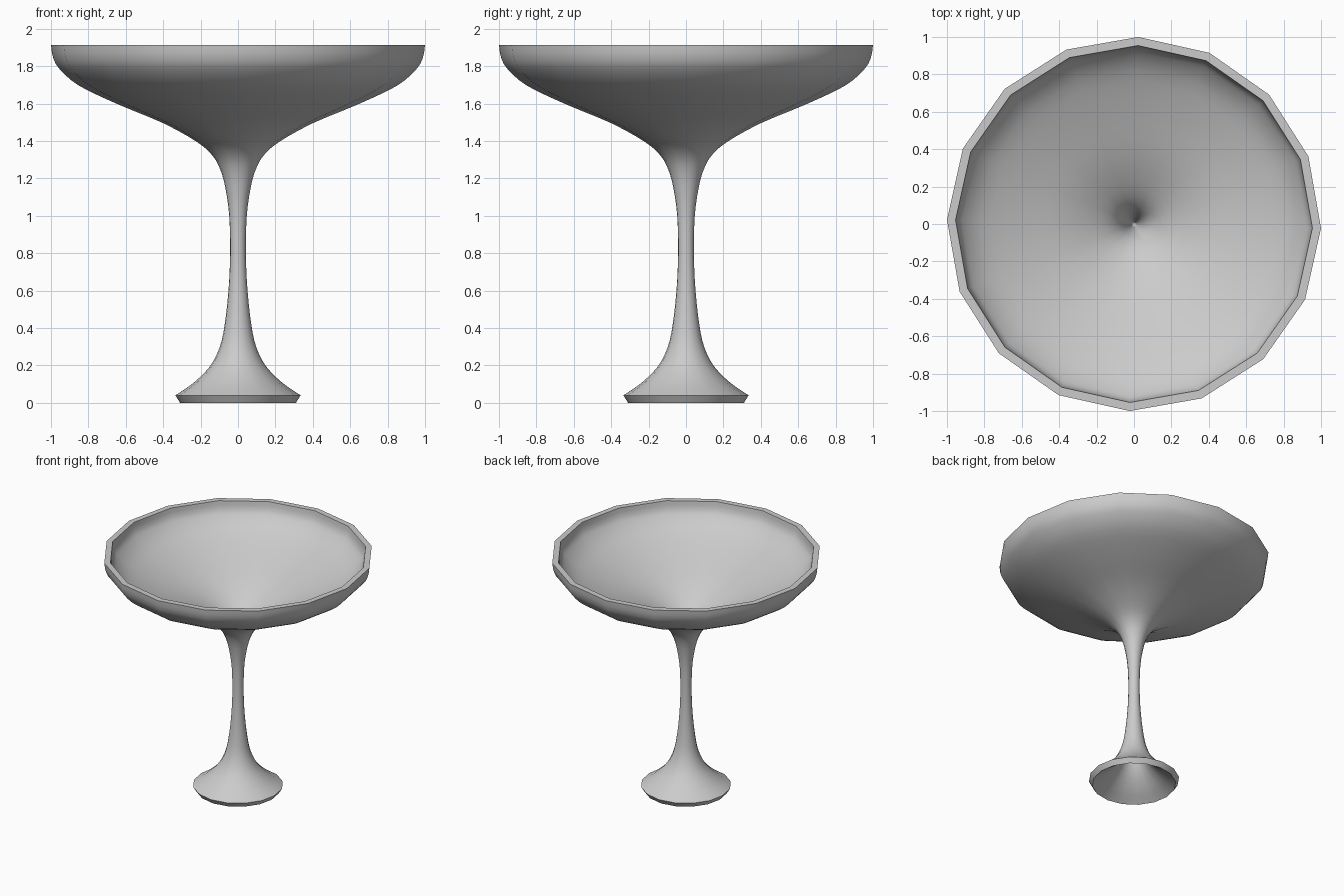
import bpy, bmesh, math
from mathutils import Vector

if "Cube" in bpy.data.objects:
    bpy.data.objects.remove(bpy.data.objects["Cube"])

SIDES, TURN, WALL = 16, math.radians(-1.3), 0.046

# Outer silhouette (radius, height), foot to rim
KEYS = [(0.335, 0.04), (0.24, 0.105), (0.15, 0.195), (0.097, 0.30), (0.071, 0.42),
        (0.051, 0.60), (0.042, 0.80), (0.047, 1.00), (0.066, 1.14), (0.092, 1.24),
        (0.135, 1.32), (0.22, 1.395), (0.40, 1.495), (0.64, 1.595), (0.85, 1.695),
        (0.955, 1.785), (0.99, 1.85), (1.0, 1.914)]


def smooth(keys, steps):
    """Catmull-Rom curve through the key points."""
    k = [Vector(p) for p in keys]
    k = [2 * k[0] - k[1]] + k + [2 * k[-1] - k[-2]]
    out = []
    for i in range(1, len(k) - 2):
        a, b, c, d = k[i - 1:i + 3]
        for s in range(steps):
            t = s / steps
            out.append(0.5 * (2 * b + (c - a) * t + (2 * a - 5 * b + 4 * c - d) * t * t
                              + (3 * b - a - 3 * c + d) * t ** 3))
    return out + [k[-2]]


def inset(pts):
    """Offset the profile towards the axis by the wall thickness."""
    out = []
    for i, p in enumerate(pts):
        t = (pts[min(i + 1, len(pts) - 1)] - pts[max(i - 1, 0)]).normalized()
        out.append(p + WALL * Vector((-t.y, t.x)))
    return out


def lathe(name, profile):
    bm = bmesh.new()
    rings = []
    for r, z in profile:
        if r < 1e-5:
            rings.append([bm.verts.new((0, 0, z))] * SIDES)
        else:
            rings.append([bm.verts.new((r * math.cos(TURN + math.tau * i / SIDES),
                                        r * math.sin(TURN + math.tau * i / SIDES), z))
                          for i in range(SIDES)])
    for a, b in zip(rings, rings[1:]):
        for i in range(SIDES):
            j = (i + 1) % SIDES
            bm.faces.new(list(dict.fromkeys((a[i], a[j], b[j], b[i]))))
    bmesh.ops.recalc_face_normals(bm, faces=bm.faces)
    mesh = bpy.data.meshes.new(name)
    bm.to_mesh(mesh)
    bm.free()
    obj = bpy.data.objects.new(name, mesh)
    bpy.context.collection.objects.link(obj)
    bpy.context.view_layer.objects.active = obj
    obj.select_set(True)
    bpy.ops.object.shade_smooth_by_angle(angle=math.radians(32))
    return obj


# Goblet: hollow foot, solid thin stem, hollow bowl in one closed shell
outer = smooth(KEYS, 3)
inner = inset(outer)
foot_in = [p for p in inner if p.y < 0.8 and p.x > 0.008]
bowl_in = [p for p in inner if p.y > 0.8 and p.x > 0.008]
foot_in[0].y = 0.0
bowl_in[-1].y = outer[-1].y
foot_tip = Vector((0, foot_in[-1].y + 0.05))
bowl_tip = Vector((0, bowl_in[0].y - 0.05))
lathe("goblet", [foot_tip] + foot_in[::-1] + outer + bowl_in[::-1] + [bowl_tip])
